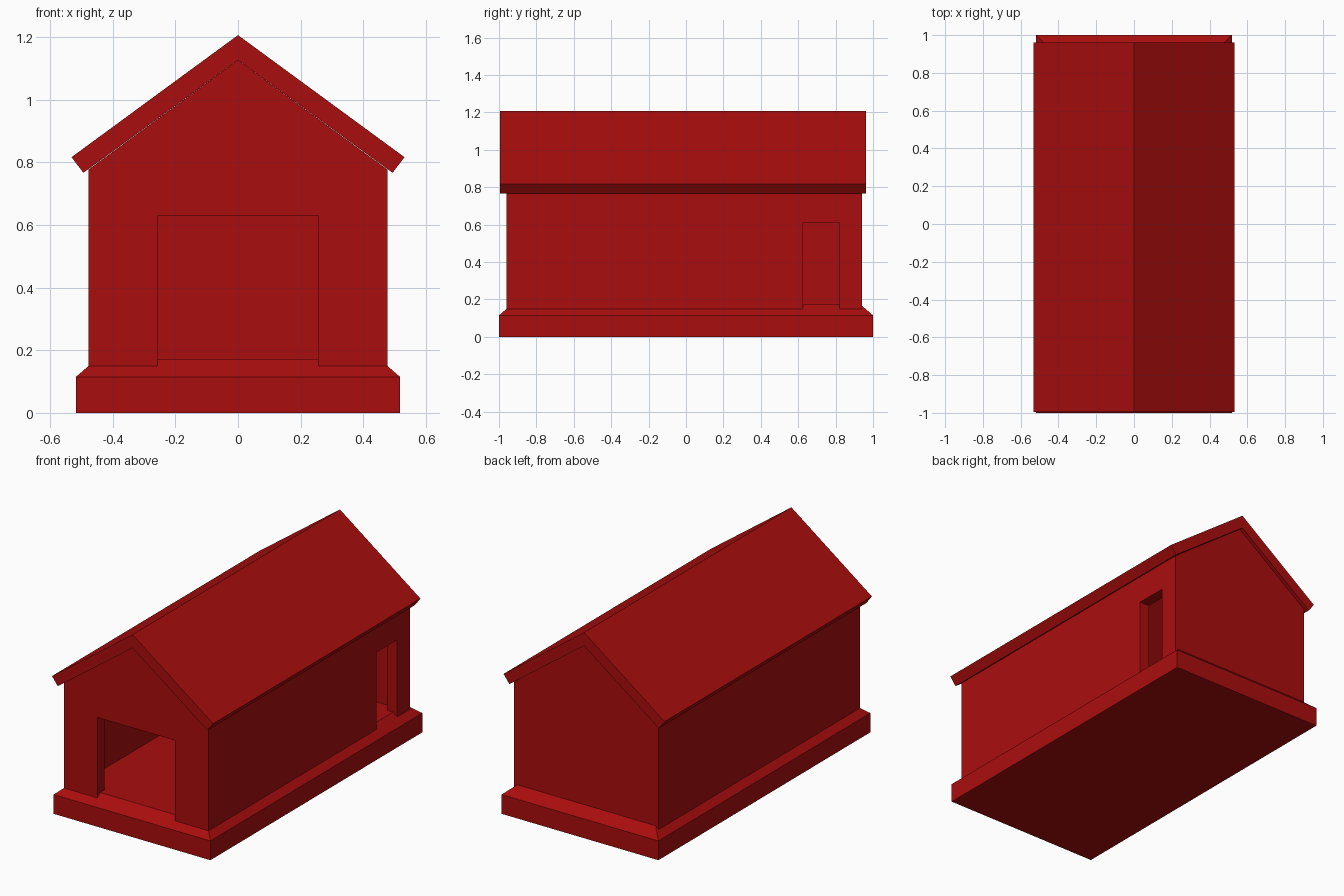
import bpy
import bmesh

if "Cube" in bpy.data.objects:
    bpy.data.objects.remove(bpy.data.objects["Cube"], do_unlink=True)

# Single red paint
red = bpy.data.materials.new("barn red")
red.use_nodes = True
colour = (0.4, 0.004, 0.004, 1)
red.diffuse_color = colour
red.node_tree.nodes["Principled BSDF"].inputs["Base Color"].default_value = colour


def finish(name, bm):
    bmesh.ops.recalc_face_normals(bm, faces=bm.faces)
    mesh = bpy.data.meshes.new(name)
    bm.to_mesh(mesh)
    bm.free()
    mesh.materials.append(red)
    obj = bpy.data.objects.new(name, mesh)
    bpy.context.collection.objects.link(obj)
    return obj


def prism(name, profile, y0, y1):
    """Extrude an (x, z) outline from y0 to y1."""
    bm = bmesh.new()
    face = bm.faces.new([bm.verts.new((x, y0, z)) for x, z in profile])
    new = bmesh.ops.extrude_face_region(bm, geom=[face])["geom"]
    verts = [v for v in new if isinstance(v, bmesh.types.BMVert)]
    bmesh.ops.translate(bm, verts=verts, vec=(0, y1 - y0, 0))
    return finish(name, bm)


def block(name, x0, x1, y0, y1, z0, z1):
    return prism(name, [(x0, z0), (x1, z0), (x1, z1), (x0, z1)], y0, y1)


def cut(target, cutter):
    cutter.hide_render = True
    cutter.hide_viewport = True
    mod = target.modifiers.new(cutter.name, "BOOLEAN")
    mod.operation = "DIFFERENCE"
    mod.solver = "EXACT"
    mod.object = cutter


# Plinth with a sloped top edge, whose top is the floor
BASE_X, EDGE, FLOOR, INSET = 0.518, 0.115, 0.172, 0.066
bm = bmesh.new()
rings = []
for z, inset in ((0, 0), (EDGE, 0), (FLOOR, INSET)):
    x, y = BASE_X - inset, 1 - inset
    rings.append([bm.verts.new((sx * x, sy * y, z))
                  for sx, sy in ((-1, -1), (1, -1), (1, 1), (-1, 1))])
for low, high in zip(rings, rings[1:]):
    for i in range(4):
        j = (i + 1) % 4
        bm.faces.new((low[i], low[j], high[j], high[i]))
bm.faces.new(rings[0])
bm.faces.new(rings[-1])
finish("plinth", bm)

# Gabled walls, hollowed out, with two doorways
WALL_X, FRONT, BACK, THICK = 0.478, -0.96, 0.94, 0.065
EAVE, PEAK, BOTTOM = 0.777, 1.127, 0.08
walls = prism("walls", [(-WALL_X, BOTTOM), (WALL_X, BOTTOM), (WALL_X, EAVE),
                        (0, PEAK), (-WALL_X, EAVE)], FRONT, BACK)
inner = WALL_X - THICK
cut(walls, block("room_cutter", -inner, inner, FRONT + THICK, BACK - THICK, 0, 1.4))
cut(walls, block("front_door_cutter", -0.257, 0.257, -1.1, -0.8, 0, 0.63))
cut(walls, block("side_door_cutter", 0.3, 0.6, 0.625, 0.82, 0, 0.61))

# Pitched roof of even thickness
prism("roof", [(0, 1.207), (0.532, 0.817), (0.494, 0.767), (0, PEAK),
               (-0.494, 0.767), (-0.532, 0.817)], -0.995, 0.962)
